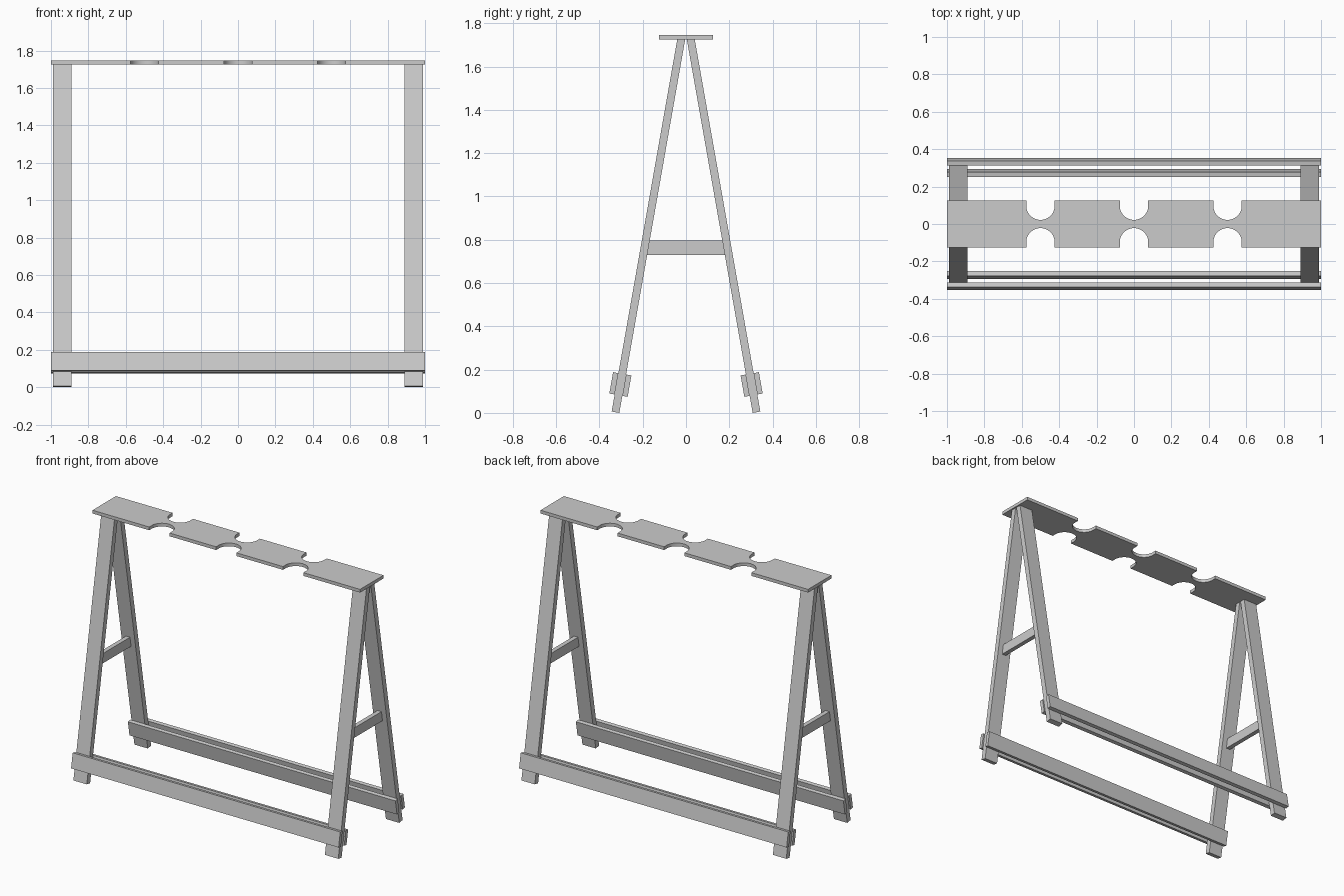
import bpy, bmesh
from math import sin, cos, pi, radians

if "Cube" in bpy.data.objects:
    bpy.data.objects.remove(bpy.data.objects["Cube"])

TILT = radians(10)
PLATE_BOTTOM, PLATE_TOP = 1.724, 1.746
FOOT_Y = 0.308          # inner bottom edge of a leg
LEG_T = 0.036


def prism(name, profile, place, lo, hi):
    """Extrude a 2D profile from lo to hi; place maps (a, b, t) to xyz."""
    bm = bmesh.new()
    rings = [[bm.verts.new(place(a, b, t)) for a, b in profile] for t in (lo, hi)]
    n = len(profile)
    bm.faces.new(rings[0])
    bm.faces.new(rings[1][::-1])
    for i in range(n):
        j = (i + 1) % n
        bm.faces.new((rings[0][j], rings[0][i], rings[1][i], rings[1][j]))
    bmesh.ops.recalc_face_normals(bm, faces=bm.faces)
    mesh = bpy.data.meshes.new(name)
    bm.to_mesh(mesh)
    bm.free()
    obj = bpy.data.objects.new(name, mesh)
    bpy.context.collection.objects.link(obj)
    return obj


def leg_point(n, s):
    """Leg frame: n across the thickness, s up along the leg -> (y, z)."""
    return FOOT_Y + n * cos(TILT) - s * sin(TILT), n * sin(TILT) + s * cos(TILT)


def board(s0, s1, n0, n1):
    return [leg_point(n, s) for n, s in ((n0, s0), (n1, s0), (n1, s1), (n0, s1))]


def leg_profile():
    foot = board(0, 1, 0, LEG_T)[:2]
    top = [(y - (PLATE_BOTTOM - z) * sin(TILT) / cos(TILT), PLATE_BOTTOM) for y, z in foot]
    return foot + top[::-1]


def inner_y(z):
    return FOOT_Y - z * sin(TILT) / cos(TILT)


# Top plate with rounded notches along both long edges
R, CY, HALF = 0.076, 0.098, 0.125
edge = [(-1, -HALF)]
for cx in (-0.5, 0, 0.5):
    edge.append((cx - R, -HALF))
    edge += [(cx - R * cos(pi * i / 24), -CY + R * sin(pi * i / 24)) for i in range(25)]
    edge.append((cx + R, -HALF))
edge.append((1, -HALF))
outline = edge + [(-x, -y) for x, y in edge]
plate = prism("top_plate", outline, lambda a, b, t: (a, b, t), PLATE_BOTTOM, PLATE_TOP)
plate.data.shade_smooth()
bpy.context.view_layer.objects.active = plate
plate.select_set(True)
bpy.ops.object.shade_smooth_by_angle(angle=radians(30))

for side, sy in (("front", -1), ("back", 1)):
    place = lambda a, b, t, sy=sy: (t, sy * a, b)
    # Sloping legs
    for end, sx in (("left", -1), ("right", 1)):
        prism(f"{side}_{end}_leg", leg_profile(), place, sx * 0.89, sx * 0.99)
    # Pair of long rails clamping the legs
    prism(f"{side}_outer_rail", board(0.08, 0.18, LEG_T, LEG_T + 0.025), place, -1, 1)
    prism(f"{side}_inner_rail", board(0.08, 0.18, -0.025, 0), place, -1, 1)

# Cross braces between the legs of each end
Z0, Z1 = 0.73, 0.796
brace = [(-inner_y(Z0), Z0), (inner_y(Z0), Z0), (inner_y(Z1), Z1), (-inner_y(Z1), Z1)]
for end, sx in (("left", -1), ("right", 1)):
    prism(f"{end}_cross_brace", brace, lambda a, b, t: (t, a, b), sx * 0.94 - 0.015, sx * 0.94 + 0.015)
